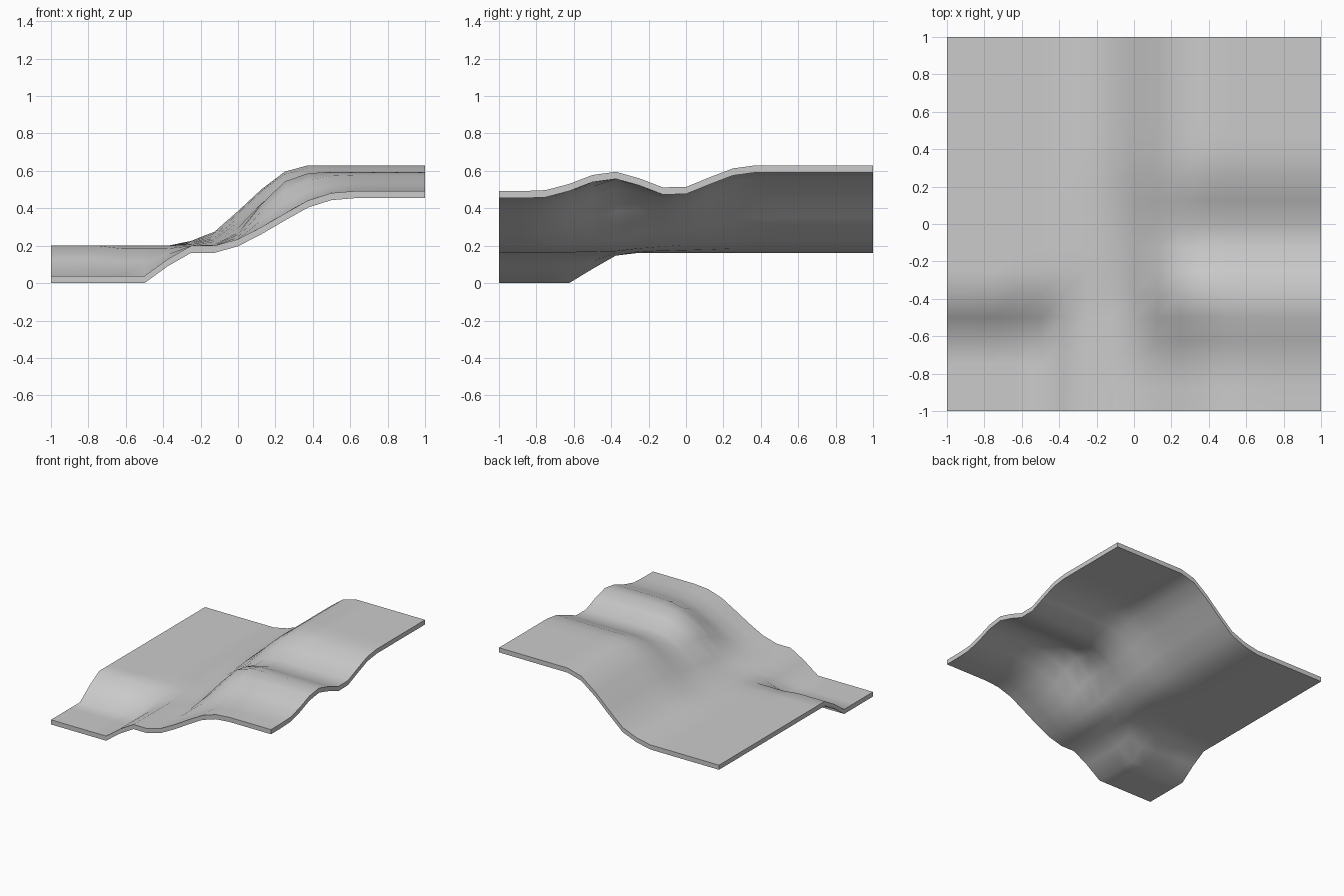
import bpy, bmesh

if "Cube" in bpy.data.objects:
    bpy.data.objects.remove(bpy.data.objects["Cube"])

N, STEP, THICK = 16, 0.125, 0.038


def lerp_curve(points, t):
    """Piecewise linear lookup in a list of (position, value)."""
    if t <= points[0][0]:
        return points[0][1]
    for (a, va), (b, vb) in zip(points, points[1:]):
        if t <= b:
            return va + (vb - va) * (t - a) / (b - a)
    return points[-1][1]


# height of the upper plateau along its right edge: hump, dip, level ground
PLATEAU = [(-.875, .492), (-.75, .497), (-.625, .53), (-.5, .578), (-.375, .595),
           (-.25, .56), (-.125, .512), (0, .514), (.125, .565), (.25, .613), (.375, .63)]
# slope shape (0 = lower ground, 1 = plateau) at several depths
SLOPE_FRONT = [(-.125, 0), (0, .12), (.125, .34), (.25, .59), (.375, .83), (.5, .965), (.625, 1)]
SLOPE_HUMP = [(-.25, 0), (-.125, .02), (0, .18), (.125, .56), (.25, .87), (.375, .98), (.5, 1)]
SLOPE_DIP = [(-.375, 0), (-.25, .04), (-.125, .13), (0, .40), (.125, .73), (.25, .94), (.375, 1)]
SLOPE_BACK = [(-.375, 0), (-.25, .06), (-.125, .175), (0, .43), (.125, .70), (.25, .92), (.375, 1)]
# sunken front left corner
SINK_X = [(-.5, 1), (-.375, .44), (-.25, 0)]
SINK_Y = [(-.625, 1), (-.5, .44), (-.375, 0)]
BULGE_X = [(-.75, 0), (-.625, .015), (-.375, .015), (-.25, 0)]
BULGE_Y = [(-.625, 0), (-.5, 1), (-.375, 1), (-.25, 0)]


def height(x, y):
    blend = [(d, lerp_curve(s, x)) for d, s in
             ((-.75, SLOPE_FRONT), (-.375, SLOPE_HUMP), (-.06, SLOPE_DIP), (.375, SLOPE_BACK))]
    z = .2 + (lerp_curve(PLATEAU, y) - .2) * lerp_curve(blend, y)
    z -= .162 * lerp_curve(SINK_X, x) * lerp_curve(SINK_Y, y)
    return z - lerp_curve(BULGE_X, x) * lerp_curve(BULGE_Y, y)


# terrain slab: top and bottom sheets joined by vertical rims
bm = bmesh.new()
coords = [-1 + i * STEP for i in range(N + 1)]
top = [[bm.verts.new((x, y, height(x, y))) for y in coords] for x in coords]
low = [[bm.verts.new((x, y, height(x, y) - THICK)) for y in coords] for x in coords]
for i in range(N):
    for j in range(N):
        for sheet in (top, low):
            a, b = sheet[i][j], sheet[i + 1][j]
            c, d = sheet[i + 1][j + 1], sheet[i][j + 1]
            bm.faces.new((a, b, c))
            bm.faces.new((a, c, d))
for k in range(N):
    for e in (0, N):
        bm.faces.new((low[k][e], low[k + 1][e], top[k + 1][e], top[k][e]))
        bm.faces.new((low[e][k], low[e][k + 1], top[e][k + 1], top[e][k]))
bmesh.ops.recalc_face_normals(bm, faces=bm.faces)

mesh = bpy.data.meshes.new("terrain_slab")
bm.to_mesh(mesh)
bm.free()
slab = bpy.data.objects.new("terrain_slab", mesh)
bpy.context.collection.objects.link(slab)
bpy.context.view_layer.objects.active = slab
slab.select_set(True)
bpy.ops.object.shade_smooth_by_angle(angle=0.7)
